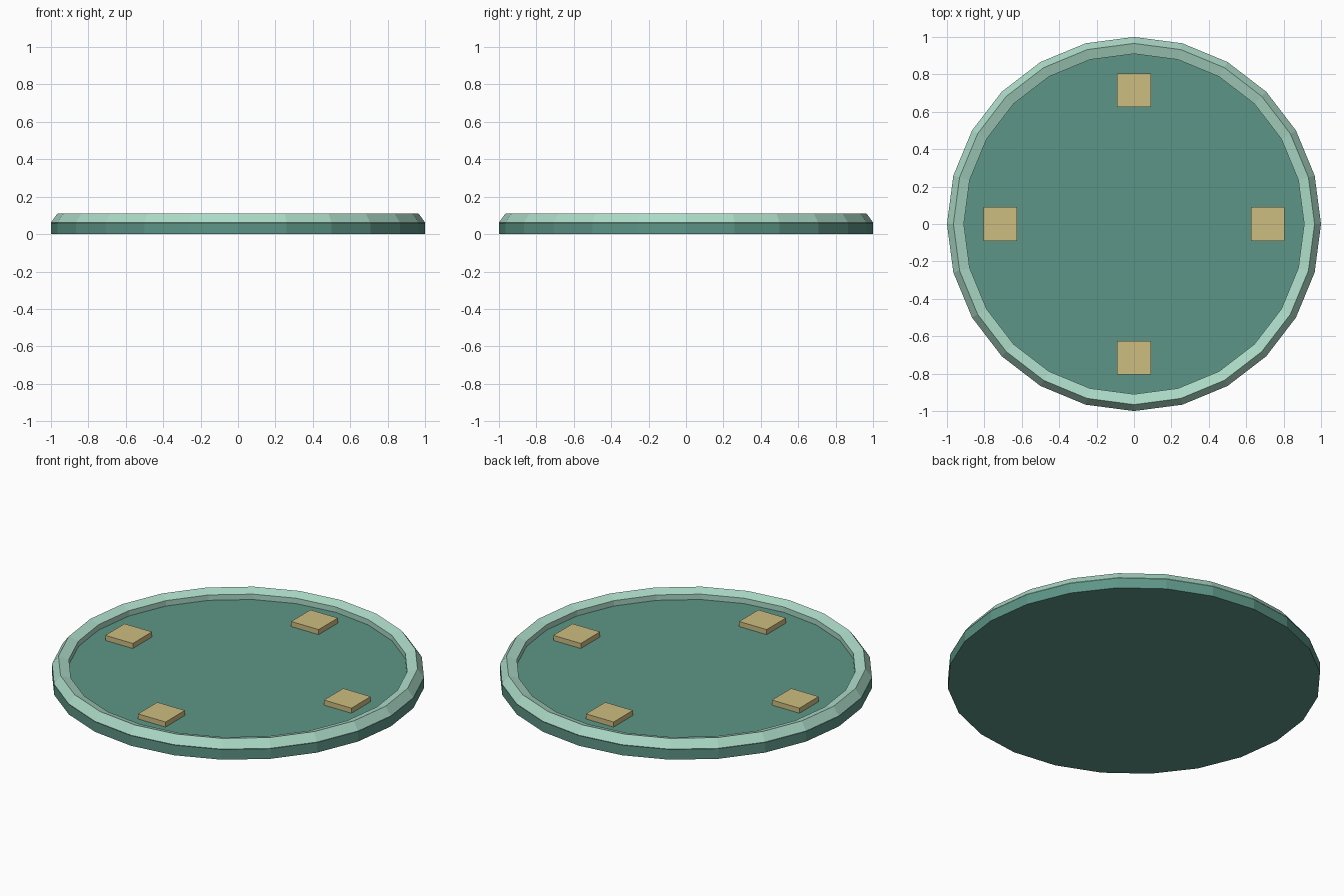
import bpy
import math

if "Cube" in bpy.data.objects:
    bpy.data.objects.remove(bpy.data.objects["Cube"])


def material(name, rgb):
    m = bpy.data.materials.new(name)
    m.diffuse_color = (*rgb, 1)
    m.use_nodes = True
    m.node_tree.nodes["Principled BSDF"].inputs["Base Color"].default_value = m.diffuse_color
    return m


def finish(name, mat):
    ob = bpy.context.object
    ob.name = name
    ob.data.materials.append(mat)
    return ob


green = material("green", (0.11, 0.30, 0.24))
mint = material("mint", (0.41, 0.70, 0.57))
tan = material("tan", (0.61, 0.51, 0.22))

SIDES = 24
FLOOR = 0.06

# Round plate
bpy.ops.mesh.primitive_cylinder_add(vertices=SIDES, radius=1, depth=FLOOR,
                                    location=(0, 0, FLOOR / 2))
finish("plate", green)

# Raised rim: five-sided ring sunk halfway into the plate
bpy.ops.mesh.primitive_torus_add(major_segments=SIDES, minor_segments=5,
                                 major_radius=0.95, minor_radius=0.05,
                                 location=(0, 0, 0.0625))
rim = finish("rim", mint)
for p in rim.data.polygons:
    p.use_smooth = False

# Four square pads around the plate
for i in range(4):
    a = i * math.pi / 2
    bpy.ops.mesh.primitive_cube_add(size=1, location=(0.715 * math.cos(a),
                                                      0.715 * math.sin(a), 0.07))
    pad = finish(f"pad_{i + 1}", tan)
    pad.scale = (0.18, 0.18, 0.04)
